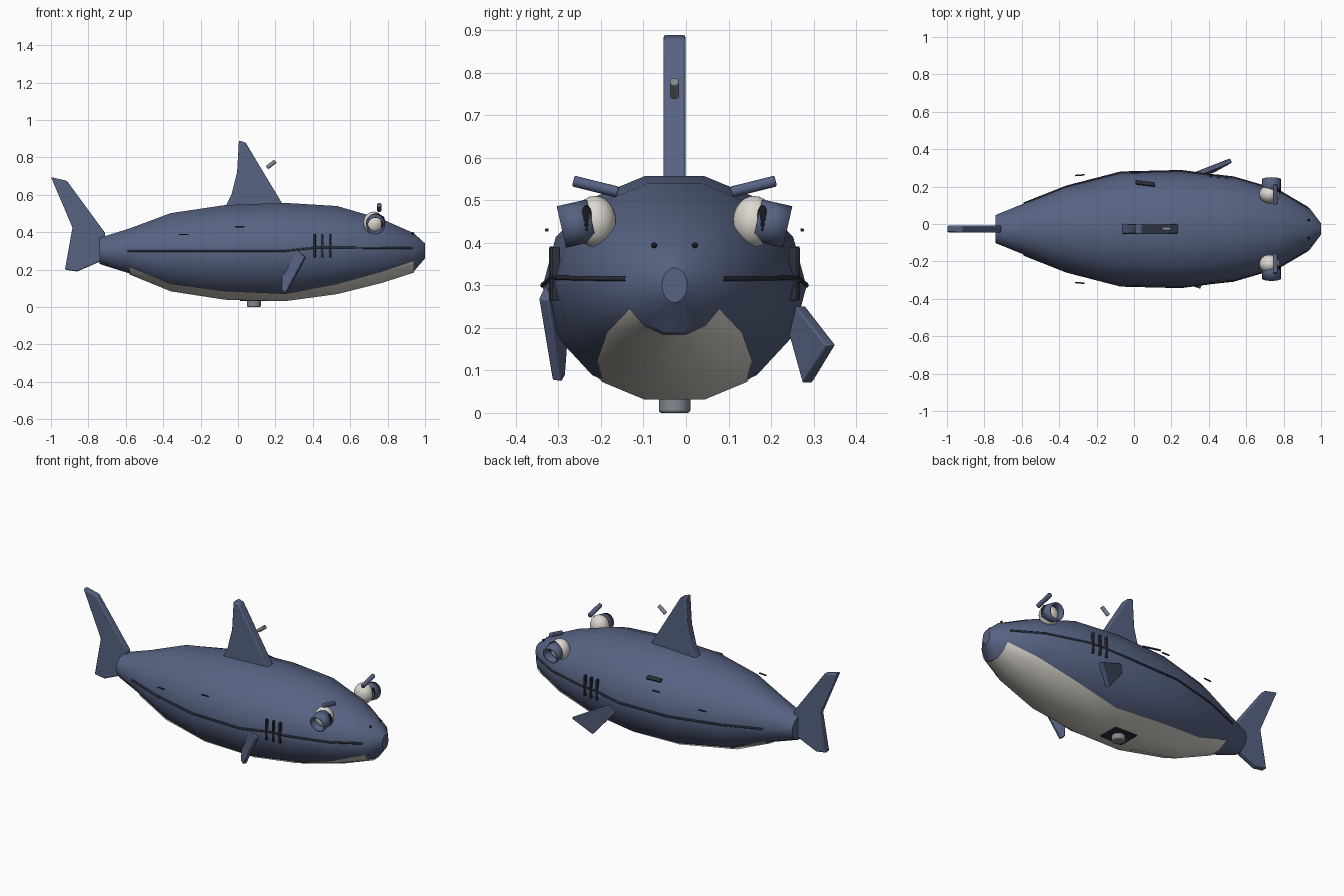
import bpy, bmesh
from math import sin, cos, pi, radians
from mathutils import Vector

if "Cube" in bpy.data.objects:
    bpy.data.objects.remove(bpy.data.objects["Cube"])

CY = -0.027   # lengthwise symmetry plane
N = 14        # sides of the body loft


def mat(name, rgb):
    m = bpy.data.materials.new(name)
    m.diffuse_color = (*rgb, 1)
    m.use_nodes = True
    m.node_tree.nodes["Principled BSDF"].inputs["Base Color"].default_value = m.diffuse_color
    return m


BLUE = mat("blue", (0.095, 0.125, 0.225))
PALE = mat("pale", (0.72, 0.69, 0.63))
DARK = mat("dark", (0.025, 0.03, 0.045))
BLACK = mat("black", (0.01, 0.01, 0.012))
GREY = mat("grey", (0.22, 0.25, 0.28))


def finish(name, bm, m):
    bmesh.ops.remove_doubles(bm, verts=bm.verts, dist=1e-5)
    bmesh.ops.recalc_face_normals(bm, faces=bm.faces)
    me = bpy.data.meshes.new(name)
    bm.to_mesh(me)
    bm.free()
    o = bpy.data.objects.new(name, me)
    me.materials.append(m)
    bpy.context.collection.objects.link(o)
    return o


def bevel(o, w, seg=2):
    b = o.modifiers.new("bevel", 'BEVEL')
    b.width, b.segments = w, seg
    return o


def loft(name, rows, m, closed):
    bm = bmesh.new()
    vs = [[bm.verts.new(p) for p in r] for r in rows]
    n = len(rows[0])
    for a, b in zip(vs, vs[1:]):
        for i in range(n if closed else n - 1):
            j = (i + 1) % n
            bm.faces.new((a[i], a[j], b[j], b[i]))
    if closed:
        bm.faces.new(vs[0])
        bm.faces.new(vs[-1])
    return finish(name, bm, m)


def plate(name, pts, normal, t, m=BLUE, bev=0.006):
    # flat outline thickened evenly along a normal
    h = Vector(normal).normalized() * t / 2
    bm = bmesh.new()
    a = [bm.verts.new(Vector(p) - h) for p in pts]
    b = [bm.verts.new(Vector(p) + h) for p in pts]
    bm.faces.new(a)
    bm.faces.new(b[::-1])
    for i in range(len(pts)):
        j = (i + 1) % len(pts)
        bm.faces.new((a[i], b[i], b[j], a[j]))
    return bevel(finish(name, bm, m), bev)


def box(name, c, size, m, bev=0.003, rot=(0, 0, 0)):
    bm = bmesh.new()
    bmesh.ops.create_cube(bm, size=1)
    bmesh.ops.scale(bm, vec=size, verts=bm.verts)
    o = finish(name, bm, m)
    o.location, o.rotation_euler = c, rot
    return bevel(o, bev)


def ball(name, c, size, m, seg=24):
    bm = bmesh.new()
    bmesh.ops.create_uvsphere(bm, u_segments=seg, v_segments=seg // 2, radius=1)
    bmesh.ops.scale(bm, vec=size, verts=bm.verts)
    o = finish(name, bm, m)
    o.location = c
    return o


def rod(name, a, b, r, m, r_in=0, bev=0.004):
    # cylinder between two points, or a tube when r_in is given
    a, b = Vector(a), Vector(b)
    bm = bmesh.new()
    bmesh.ops.create_cone(bm, cap_ends=r_in == 0, segments=20, radius1=r,
                          radius2=r, depth=(b - a).length)
    o = finish(name, bm, m)
    o.location = (a + b) / 2
    o.rotation_euler = (b - a).to_track_quat('Z', 'Y').to_euler()
    if r_in:
        s = o.modifiers.new("wall", 'SOLIDIFY')
        s.thickness = r - r_in
    else:
        bevel(o, bev)
    return o


# body sections: x, bottom z, top z, half width, belly half angle
RINGS = [(-0.74, .23, .37, .075, 45), (-0.58, .18, .42, .14, 45),
         (-0.36, .09, .502, .227, 38), (-0.07, .045, .545, .302, 37),
         (0.25, .037, .557, .31, 33), (0.53, .075, .54, .28, 40),
         (0.77, .135, .47, .21, 49), (0.94, .19, .395, .11, 65),
         (1.0, .26, .34, .03, 65)]


def section(r, ang, off=0.0):
    # point on the polygonal section, angle measured from straight down
    x, lo, hi, hw, _ = r
    step = 2 * pi / N
    dev = (ang + step / 2) % step - step / 2
    k = cos(step / 2) / cos(dev)
    b = (hi - lo) / 2 / cos(step / 2)
    return (x, CY + (hw + off) * k * sin(ang), (lo + hi) / 2 - (b + off) * k * cos(ang))


def half_width(x):
    for a, b in zip(RINGS, RINGS[1:]):
        if a[0] <= x <= b[0]:
            return a[3] + (b[3] - a[3]) * (x - a[0]) / (b[0] - a[0])


loft("body", [[section(r, (i + .5) * 2 * pi / N) for i in range(N)] for r in RINGS], BLUE, True)

# pale belly skin
rows = []
for r in RINGS[1:-1]:
    lim = radians(r[4])
    corners = [(i + .5) * 2 * pi / N for i in range(-3, 3)]
    angs = [-lim] + [max(-lim, min(lim, c)) for c in corners] + [lim]
    rows.append([section(r, a, 0.006) for a in angs])
loft("belly", rows, PALE, False)

# upright fins
DORSAL = [(-.07, .53), (-.035, .60), (-.005, .72), (.005, .89), (.04, .88), (.25, .53)]
TAIL = [(-1, .695), (-.915, .675), (-.71, .395), (-.71, .255), (-.86, .19), (-.925, .2), (-.885, .425)]
plate("dorsal_fin", [(x, CY, z) for x, z in DORSAL], (0, 1, 0), .052)
plate("tail_fin", [(x, CY, z) for x, z in TAIL], (0, 1, 0), .036)

# side fins
plate("far_side_fin", [(.27, .235, .25), (.34, .27, .25), (.52, .34, .16), (.42, .285, .07)],
      (-.42, .9, 0), .026, bev=.004)
plate("near_side_fin", [(.24, -.28, .28), (.31, -.315, .31), (.36, -.335, .267),
                        (.257, -.303, .075), (.235, -.295, .09)], (-.3, -.95, .15), .024, bev=.004)

for s, side in ((-1, "near"), (1, "far")):
    def P(x, y, z):
        return (x, CY + s * y, z)

    # side seam
    cu = bpy.data.curves.new("seam", 'CURVE')
    cu.dimensions = '3D'
    cu.bevel_depth, cu.bevel_resolution = .006, 1
    path = [(-.59, .3), (-.36, .3), (-.07, .3), (.25, .3), (.42, .318), (.53, .318), (.77, .316), (.93, .315)]
    sp = cu.splines.new('POLY')
    sp.points.add(len(path) - 1)
    for p, (x, z) in zip(sp.points, path):
        p.co = (*P(x, half_width(x) - (.004 if x > .3 else 0), z), 1)
    seam = bpy.data.objects.new(side + "_seam", cu)
    cu.materials.append(DARK)
    bpy.context.collection.objects.link(seam)

    # gill slits
    for i, x in enumerate((.41, .452, .495)):
        box(f"{side}_gill_{i}", P(x, .286 - i * .004, .327), (.012, .018, .125), DARK)

    # eye, pupil, socket and brow
    ball(side + "_eye", P(.725, .187, .45), (.055, .05, .06), PALE)
    ball(side + "_pupil", P(.772, .207, .455), (.014, .014, .033), BLACK, 16)
    rod(side + "_socket", P(.735, .195, .453), P(.735, .266, .437), .05, BLUE, .041)
    rod(side + "_brow", P(.755, .133, .519), P(.755, .238, .545), .013, BLUE)

    # nostril and small scale marks
    ball(side + "_nostril", P(.935, .048, .394), (.007, .007, .007), BLACK, 12)
    box(side + "_rear_mark", P(-.29, .288, .388), (.05, .008, .007), DARK, .002, (0, 0, s * .08))
    box(side + "_mid_mark", P(.01, .3, .43), (.05, .008, .007), DARK, .002)

# shoulder scar, floating bar and underside port
box("shoulder_scar", (.06, .217, .47), (.105, .024, .01), DARK, .002, (-.6, .1, -.12))
rod("fin_bar", (.155, CY, .745), (.2, CY, .78), .011, GREY, bev=.003)
box("port_plate", (.085, CY, .04), (.15, .13, .018), DARK)
rod("port_knob", (.085, CY, 0), (.085, CY, .04), .037, GREY, bev=.006)

# smooth shading with sharp edges kept
for o in bpy.context.scene.objects:
    if o.type == 'MESH':
        o.select_set(True)
        bpy.context.view_layer.objects.active = o
bpy.ops.object.shade_smooth_by_angle(angle=radians(30))
